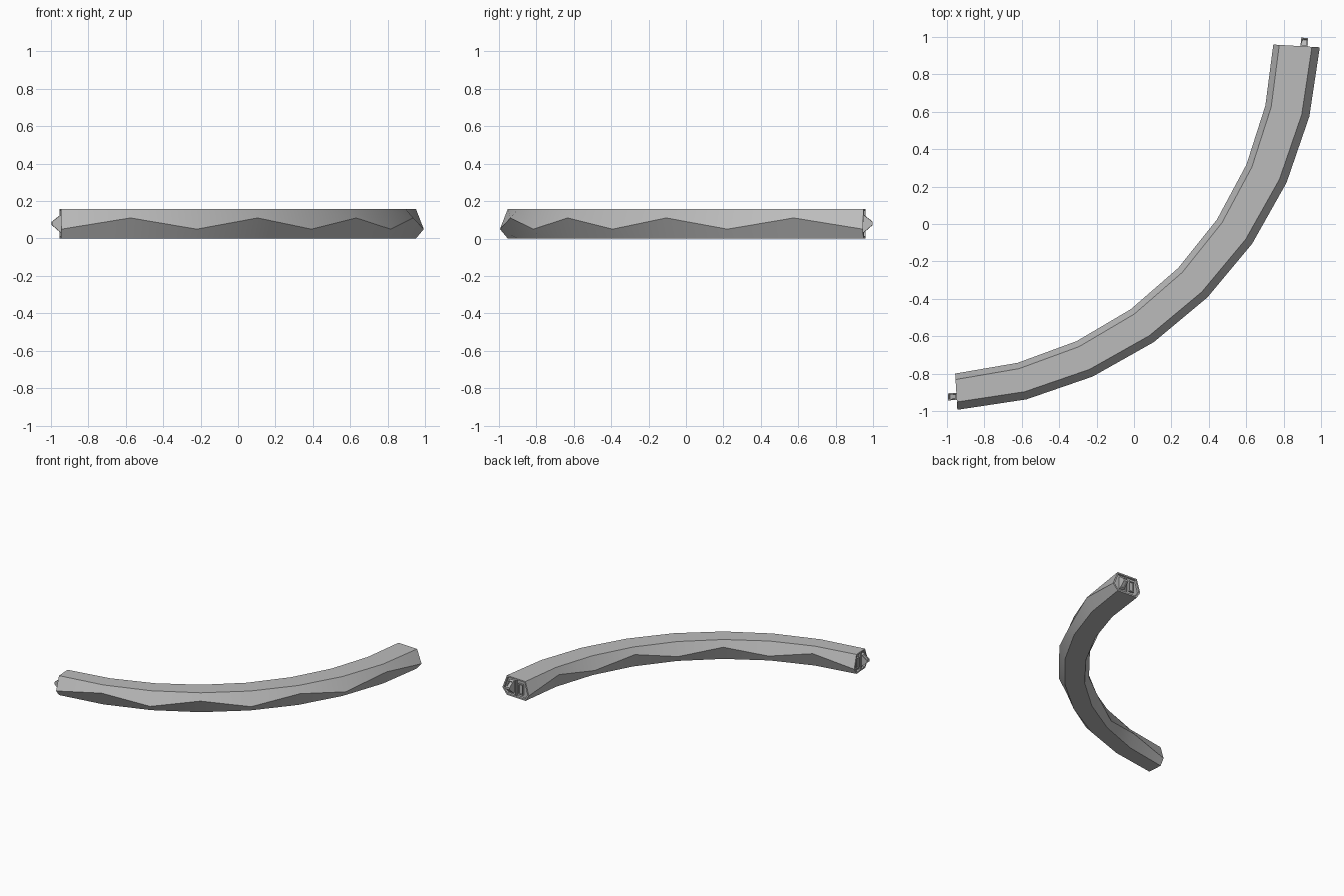
import bpy, bmesh, math
from mathutils import Vector

cube = bpy.data.objects.get("Cube")
if cube:
    bpy.data.objects.remove(cube)

CENTRE = Vector((-1.067, 1.067, 0))
START, SWEEP, STEPS = math.radians(-3.4), math.radians(-83.2), 8
OUTER, TOP = 2.064, 0.158
RECESS = 0.014

grey = bpy.data.materials.new("plain grey")
grey.use_nodes = True
colour = (0.5, 0.5, 0.5, 1)
grey.diffuse_color = colour
grey.node_tree.nodes["Principled BSDF"].inputs["Base Color"].default_value = colour


def radial(angle):
    return Vector((math.cos(angle), math.sin(angle), 0))


def finish(name, bm):
    mesh = bpy.data.meshes.new(name)
    bm.to_mesh(mesh)
    bm.free()
    mesh.materials.append(grey)
    mesh.shade_smooth()
    mesh.set_sharp_from_angle(angle=math.radians(30))
    obj = bpy.data.objects.new(name, mesh)
    bpy.context.collection.objects.link(obj)
    return obj


def inner_radius(t):
    return 1.815 + 0.055 * t


# Curved beam: six-sided section whose side ridges rise and fall along the arc
bm = bmesh.new()
rings = []
for i in range(STEPS + 1):
    t = i / STEPS
    u = radial(START + SWEEP * t)
    ridge = 0.11 if i % 2 else 0.05
    inner = inner_radius(t)
    section = [(OUTER, ridge), (OUTER - 0.042, TOP), (inner + 0.032, TOP),
               (inner, ridge), (inner + 0.032, 0), (OUTER - 0.042, 0)]
    rings.append([bm.verts.new(CENTRE + u * r + Vector((0, 0, z))) for r, z in section])
for a, b in zip(rings, rings[1:]):
    for k in range(6):
        m = (k + 1) % 6
        bm.faces.new((a[k], a[m], b[m], b[k]))
caps = [bm.faces.new(rings[0]), bm.faces.new(rings[-1])]
bmesh.ops.recalc_face_normals(bm, faces=bm.faces)
# Shallow recess in both ends
bmesh.ops.inset_individual(bm, faces=caps, thickness=0.014, depth=0)
bmesh.ops.inset_individual(bm, faces=caps, thickness=0.002, depth=-RECESS)
finish("curved_beam", bm)


def end_prism(name, end, r, half, profile, pick):
    """Extrude a (distance, height) profile across the end; sink the picked faces."""
    angle = START + SWEEP * end
    u = radial(angle)
    n = radial(angle + math.pi / 2) * (-1 if end else 1)
    bm = bmesh.new()
    sides = [[bm.verts.new(CENTRE + u * (r + s) + n * d + Vector((0, 0, z)))
              for d, z in profile] for s in (-half, half)]
    count = len(profile)
    faces = [bm.faces.new((sides[0][k], sides[0][(k + 1) % count],
                           sides[1][(k + 1) % count], sides[1][k])) for k in range(count)]
    for side in sides:
        bm.faces.new(side)
    bmesh.ops.recalc_face_normals(bm, faces=bm.faces)
    picked = [faces[k] for k in pick]
    if picked:
        bmesh.ops.inset_individual(bm, faces=picked, thickness=half * 0.5, depth=0)
        bmesh.ops.inset_individual(bm, faces=picked, thickness=0.001, depth=-0.008)
    finish(name, bm)


# Matching couplings at both ends
wedge = [(-RECESS, 0.03), (0, 0.032), (0.046, 0.072), (0.046, 0.09), (0, 0.126), (-RECESS, 0.128)]
block = [(-RECESS, 0.035), (0, 0.035), (0, 0.122), (-RECESS, 0.122)]
post = [(-RECESS, 0.012), (-0.001, 0.012), (-0.001, TOP - 0.012), (-RECESS, TOP - 0.012)]
for end, side in ((0, "left"), (1, "right")):
    plug = 1.98 if end == 0 else 1.992
    middle = (inner_radius(end) + OUTER) / 2
    end_prism(side + "_plug", end, plug, 0.019, wedge, (1, 3))
    end_prism(side + "_socket", end, middle - 0.045, 0.021, block, (1,))
    end_prism(side + "_divider", end, middle, 0.005, post, ())
